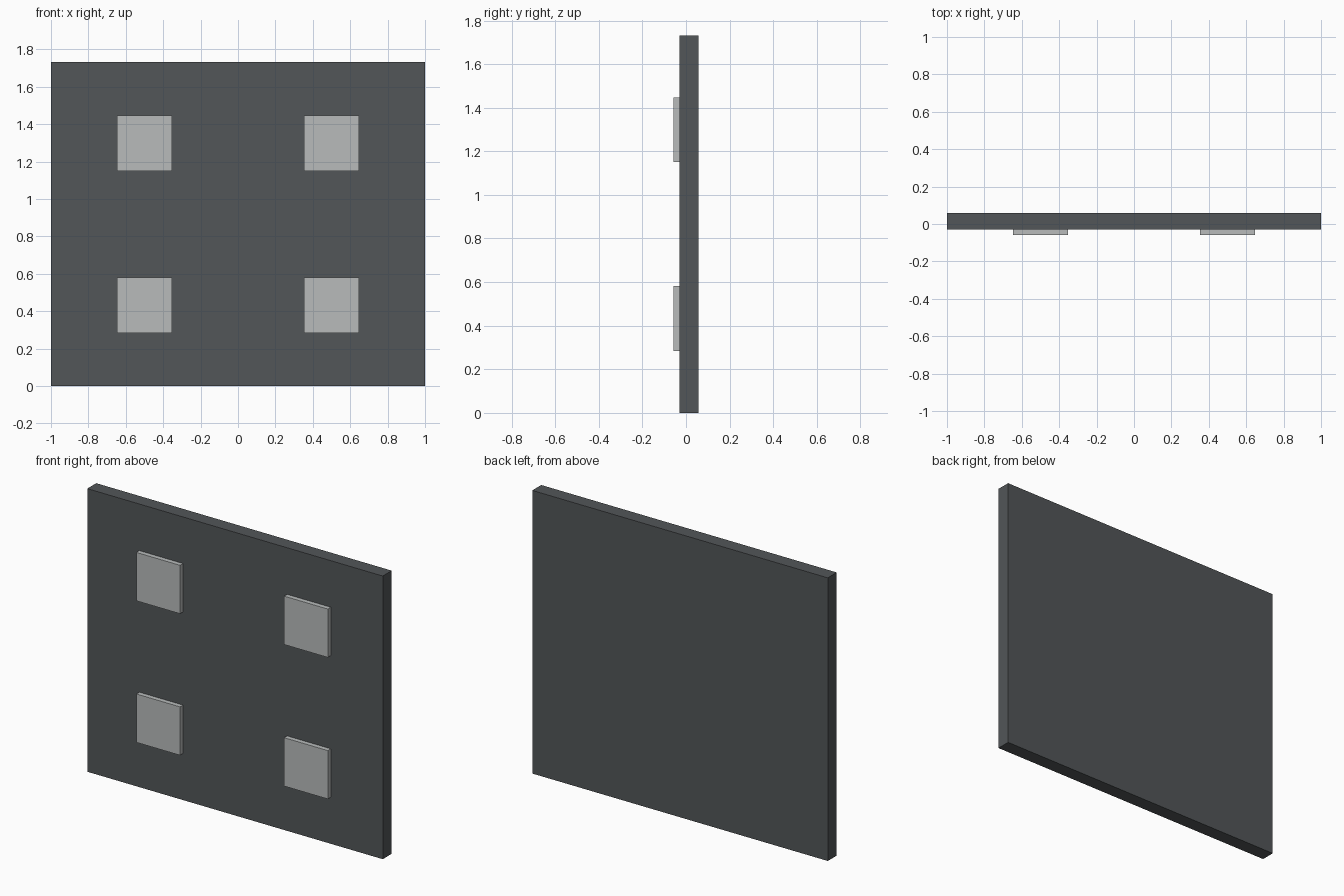
import bpy

if "Cube" in bpy.data.objects:
    bpy.data.objects.remove(bpy.data.objects["Cube"])

WIDTH, HEIGHT = 2.0, 1.732
PANEL_T, TILE_T = 0.0866, 0.0289
TILE = 0.296
FRONT = -(PANEL_T + TILE_T) / 2      # front face of the tiles
PANEL_FRONT = FRONT + TILE_T         # front face of the panel


def material(name, rgb):
    mat = bpy.data.materials.new(name)
    mat.diffuse_color = (*rgb, 1)
    mat.use_nodes = True
    mat.node_tree.nodes["Principled BSDF"].inputs["Base Color"].default_value = mat.diffuse_color
    return mat


def box(name, size, centre, mat):
    bpy.ops.mesh.primitive_cube_add(size=1, location=centre)
    ob = bpy.context.object
    ob.name = name
    ob.scale = size
    bpy.ops.object.transform_apply(location=False, rotation=False, scale=True)
    ob.data.materials.append(mat)
    return ob


dark = material("dark_grey", (0.085, 0.093, 0.098))
light = material("light_grey", (0.48, 0.50, 0.50))

# Backing panel
box("panel", (WIDTH, PANEL_T, HEIGHT),
    (0, PANEL_FRONT + PANEL_T / 2, HEIGHT / 2), dark)

# Four raised square tiles, one at the centre of each quarter
for row, z in (("lower", HEIGHT / 4), ("upper", HEIGHT * 3 / 4)):
    for side, x in (("left", -WIDTH / 4), ("right", WIDTH / 4)):
        box(f"{row}_{side}_tile", (TILE, TILE_T, TILE),
            (x, FRONT + TILE_T / 2, z), light)
